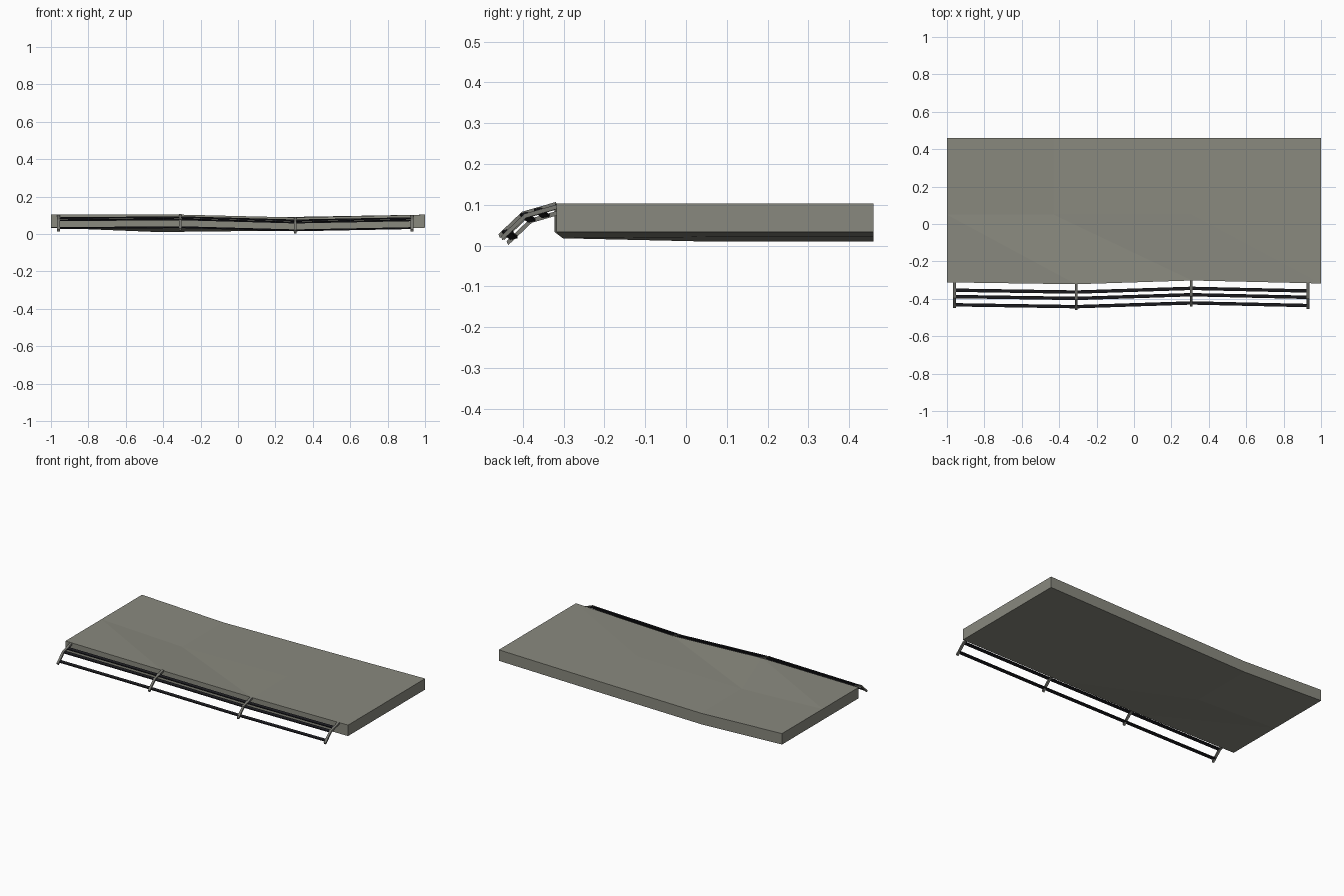
import bpy, bmesh
from mathutils import Vector

if "Cube" in bpy.data.objects:
    bpy.data.objects.remove(bpy.data.objects["Cube"])


def material(name, rgb):
    m = bpy.data.materials.new(name)
    m.diffuse_color = (*rgb, 1)
    m.use_nodes = True
    m.node_tree.nodes["Principled BSDF"].inputs["Base Color"].default_value = m.diffuse_color
    return m


stone = material("warm grey concrete", (0.25, 0.25, 0.21))
steel = material("post grey", (0.19, 0.19, 0.17))
black = material("rail black", (0.012, 0.012, 0.015))


def finish(name, bm, mat):
    bmesh.ops.recalc_face_normals(bm, faces=bm.faces)
    me = bpy.data.meshes.new(name)
    bm.to_mesh(me)
    bm.free()
    me.materials.append(mat)
    ob = bpy.data.objects.new(name, me)
    bpy.context.collection.objects.link(ob)
    return ob


def sweep(name, pts, a, b, mat):
    """Rectangular section with offsets +-a, +-b swept along a path."""
    bm = bmesh.new()
    a, b = Vector(a), Vector(b)
    rings = [[bm.verts.new(Vector(p) + i * a + j * b)
              for i, j in ((-1, -1), (1, -1), (1, 1), (-1, 1))] for p in pts]
    for r, s in zip(rings, rings[1:]):
        for k in range(4):
            n = (k + 1) % 4
            bm.faces.new((r[k], r[n], s[n], s[k]))
    bm.faces.new(rings[0])
    bm.faces.new(rings[-1])
    return finish(name, bm, mat)


# gently sagging slab: front, middle and back rows of (x, y, bottom z)
rows = [
    [(-1, -0.312, .033), (-.31, -.322, .033), (.31, -.302, .018), (1, -.318, .033)],
    [(-1, 0.05, .033), (-.43, .05, .010), (.31, .05, .021), (1, .05, .033)],
    [(-1, 0.46, .033), (-.43, .46, .010), (.31, .46, .021), (1, .46, .033)],
]
THICK = 0.07
bm = bmesh.new()
low = [[bm.verts.new(p) for p in r] for r in rows]
top = [[bm.verts.new((x, y, z + THICK)) for x, y, z in r] for r in rows]
for g in (low, top):
    for j in range(2):
        for i in range(3):
            a, b, c, d = g[j][i], g[j][i + 1], g[j + 1][i + 1], g[j + 1][i]
            bm.faces.new((a, b, d))
            bm.faces.new((b, c, d))
for i in range(3):
    for j in (0, 2):
        bm.faces.new((low[j][i], low[j][i + 1], top[j][i + 1], top[j][i]))
for j in range(2):
    for i in (0, 3):
        bm.faces.new((low[j][i], low[j + 1][i], top[j + 1][i], top[j][i]))
finish("slab", bm, stone)

# bent posts leaning out from the front edge
bases = [(-.96, -.312, .097), (-.308, -.322, .102), (.306, -.302, .085), (.93, -.316, .097)]
bend = [(.005, 0), (-.078, -.024), (-.136, -.079)]
for n, (x, y, z) in enumerate(bases):
    sweep("post_%d" % (n + 1), [(x, y + dy, z + dz) for dy, dz in bend],
          (.007, 0, 0), (0, -.002, .005), steel)

# flat rails running through the posts
for n, (dy, dz) in enumerate([(-.042, -.013), (-.076, -.024), (-.120, -.066)]):
    sweep("rail_%d" % (n + 1), [(x, y + dy, z + dz) for x, y, z in bases],
          (0, .009, .002), (0, 0, .003), black)
